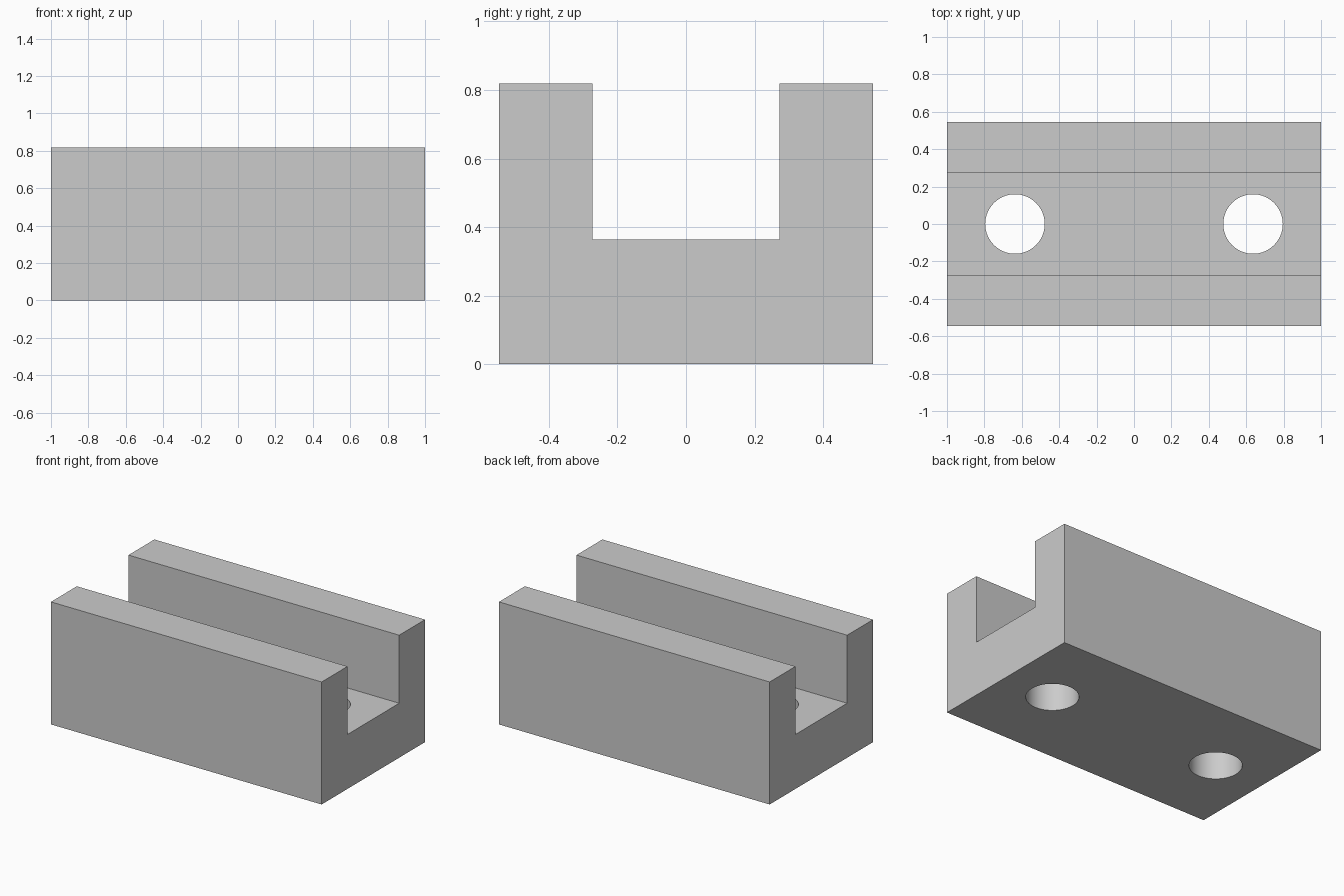
import bpy
import bmesh

old = bpy.data.objects.get("Cube")
if old:
    bpy.data.objects.remove(old, do_unlink=True)

UNIT = 1 / 11
LENGTH, HALF_WIDTH, HEIGHT = 22 * UNIT, 6 * UNIT, 9 * UNIT
SLOT_HALF, FLOOR = 3 * UNIT, 4 * UNIT
HOLE_X, HOLE_RADIUS = 7 * UNIT, 1.75 * UNIT

grey = bpy.data.materials.new("plain grey")
grey.use_nodes = True
colour = (0.6, 0.6, 0.6, 1)
grey.diffuse_color = colour
grey.node_tree.nodes["Principled BSDF"].inputs["Base Color"].default_value = colour

# U-shaped channel block, extruded along x
half = [(HALF_WIDTH, 0), (HALF_WIDTH, HEIGHT), (SLOT_HALF, HEIGHT), (SLOT_HALF, FLOOR)]
profile = half + [(-y, z) for y, z in reversed(half)]
bm = bmesh.new()
face = bm.faces.new([bm.verts.new((-LENGTH / 2, y, z)) for y, z in profile])
result = bmesh.ops.extrude_face_region(bm, geom=[face])
moved = [v for v in result["geom"] if isinstance(v, bmesh.types.BMVert)]
bmesh.ops.translate(bm, verts=moved, vec=(LENGTH, 0, 0))
bmesh.ops.recalc_face_normals(bm, faces=bm.faces)
mesh = bpy.data.meshes.new("channel_block")
bm.to_mesh(mesh)
bm.free()
block = bpy.data.objects.new("channel_block", mesh)
bpy.context.collection.objects.link(block)
mesh.materials.append(grey)

# Two round mounting holes through the floor
for side, name in ((1, "left"), (-1, "right")):
    bpy.ops.mesh.primitive_cylinder_add(
        vertices=64, radius=HOLE_RADIUS, depth=2 * FLOOR,
        location=(side * HOLE_X, 0, FLOOR / 2))
    cutter = bpy.context.object
    cutter.name = name + "_hole_cutter"
    cutter.data.materials.append(grey)
    cutter.hide_render = True
    cut = block.modifiers.new(name + "_hole", "BOOLEAN")
    cut.operation = "DIFFERENCE"
    cut.solver = "EXACT"
    cut.object = cutter
    bpy.ops.object.select_all(action="DESELECT")
    block.select_set(True)
    bpy.context.view_layer.objects.active = block
    bpy.ops.object.modifier_apply(modifier=cut.name)
    bpy.data.objects.remove(cutter, do_unlink=True)

# Smooth hole walls, crisp block edges
bpy.ops.object.shade_smooth_by_angle(angle=0.52)
